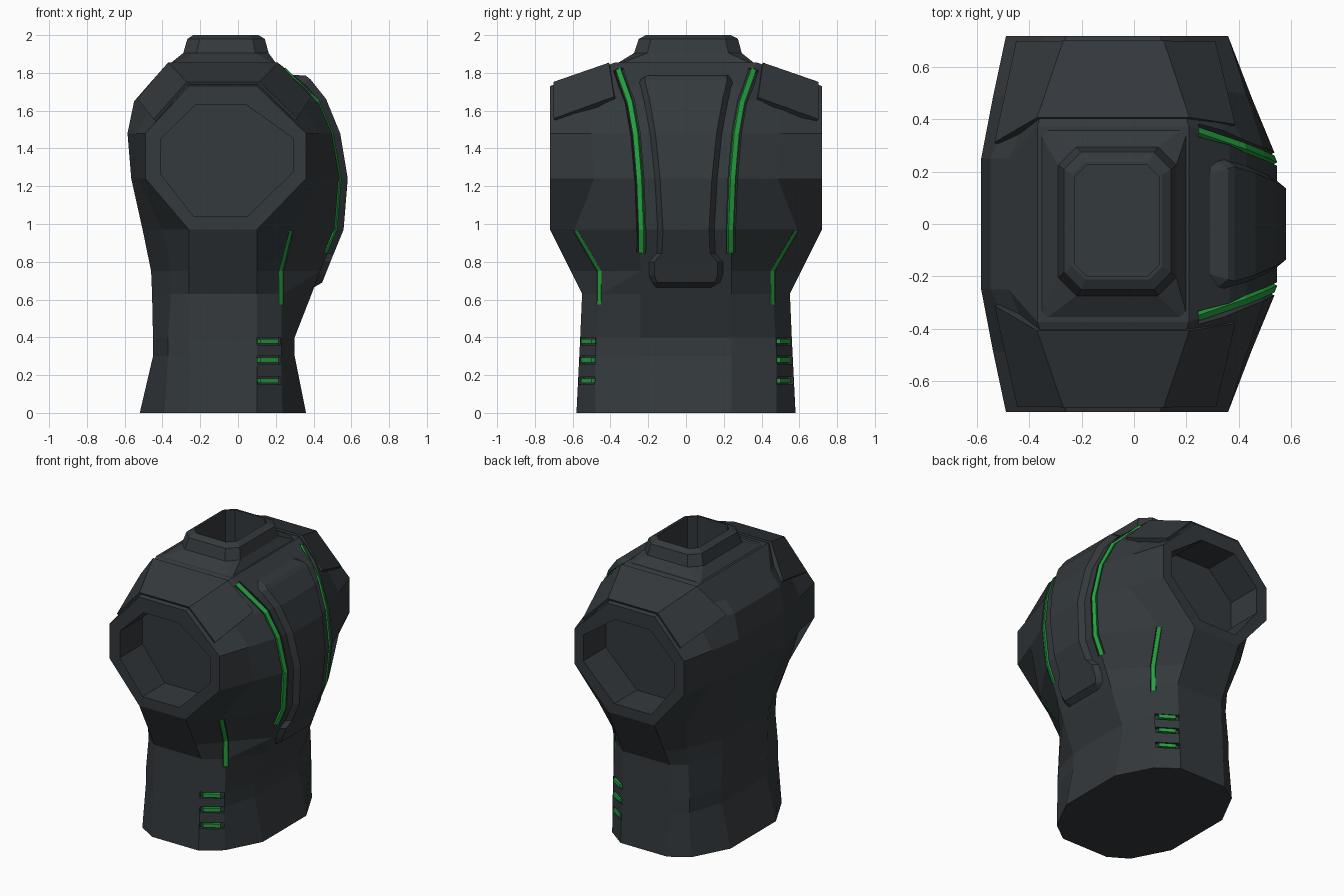
import bpy, bmesh, math
from mathutils import Vector
from mathutils.bvhtree import BVHTree

if "Cube" in bpy.data.objects:
    bpy.data.objects.remove(bpy.data.objects["Cube"])


def material(name, rgb):
    m = bpy.data.materials.new(name)
    m.diffuse_color = (*rgb, 1)
    m.use_nodes = True
    m.node_tree.nodes["Principled BSDF"].inputs["Base Color"].default_value = m.diffuse_color
    return m


DARK = material("dark_shell", (0.034, 0.041, 0.046))
GREEN = material("green_light", (0.018, 0.36, 0.05))


def add_mesh(name, bm, mat=DARK):
    bmesh.ops.remove_doubles(bm, verts=bm.verts, dist=1e-4)
    bmesh.ops.recalc_face_normals(bm, faces=bm.faces)
    me = bpy.data.meshes.new(name)
    bm.to_mesh(me)
    bm.free()
    me.materials.append(mat)
    ob = bpy.data.objects.new(name, me)
    bpy.context.collection.objects.link(ob)
    return ob


def loft(name, rings, mat=DARK):
    bm = bmesh.new()
    rows = [[bm.verts.new(p) for p in r] for r in rings]
    n = len(rows[0])
    for a, b in zip(rows, rows[1:]):
        for i in range(n):
            j = (i + 1) % n
            bm.faces.new((a[i], a[j], b[j], b[i]))
    bm.faces.new(rows[0])
    bm.faces.new(rows[-1])
    return add_mesh(name, bm, mat)


def boolean(target, tool, op):
    tool.hide_render = True
    m = target.modifiers.new(op, 'BOOLEAN')
    m.object, m.operation, m.solver = tool, op, 'EXACT'
    bpy.context.view_layer.objects.active = target
    bpy.ops.object.modifier_apply(modifier=m.name)
    bpy.data.objects.remove(tool)


def ribbon(name, path, out, width, lo, hi, mat=DARK):
    """Flat bar that follows a path on the shell, from depth lo to height hi."""
    path = [Vector(p) for p in path]
    rings = []
    for i, p in enumerate(path):
        t = (path[min(i + 1, len(path) - 1)] - path[max(i - 1, 0)]).normalized()
        side = t.cross(Vector(out)).normalized()
        nrm = side.cross(t).normalized()
        w = side * width / 2
        rings.append([p - w + nrm * lo, p + w + nrm * lo, p + w + nrm * hi, p - w + nrm * hi])
    return loft(name, rings, mat)


def box(name, centre, size, angle, mat=DARK):
    c, s = math.cos(angle), math.sin(angle)
    rings = []
    for z in (-1, 1):
        ring = []
        for u, v in ((-1, -1), (1, -1), (1, 1), (-1, 1)):
            a, b = u * size[0] / 2, v * size[1] / 2
            ring.append((centre[0] + a * c - b * s, centre[1] + a * s + b * c, centre[2] + z * size[2] / 2))
        rings.append(ring)
    return loft(name, rings, mat)


# Torso shell: z, chest xy, front flank xy, socket front x, socket back x, side y, back flank xy, back x
ROWS = [
    (0.00, .36, .24, .235, .48, .10, -.26, .58, -.39, .50, -.52),
    (0.30, .30, .24, .23, .48, .10, -.26, .565, -.37, .49, -.45),
    (0.40, .30, .24, .23, .475, .10, -.26, .56, -.37, .49, -.45),
    (0.63, .39, .24, .23, .46, .10, -.26, .55, -.355, .48, -.455),
    (0.75, .435, .24, .23, .46, .10, -.26, .61, -.35, .50, -.46),
    (0.97, .525, .24, .285, .59, .10, -.26, .72, -.40, .57, -.505),
    (1.24, .547, .25, .45, .485, .36, -.49, .72, -.53, .485, -.565),
    (1.48, .505, .27, .43, .50, .36, -.49, .72, -.54, .485, -.585),
    (1.65, .43, .30, .307, .51, .183, -.334, .72, -.442, .495, -.55),
    (1.73, .365, .325, .233, .52, .10, -.26, .72, -.37, .50, -.48),
    (1.855, .21, .375, .21, .375, .21, -.37, .375, -.37, .375, -.37),
]
rings = []
for z, x1, y1, x2, y2, x3, x4, y3, x5, y5, x6 in ROWS:
    y6 = .375 if z > 1.8 else .25
    half = [(x1, y1), (x2, y2), (x3, y3), (x4, y3), (x5, y5), (x6, y6)]
    rings.append([(x, y, z) for x, y in half] + [(x, -y, z) for x, y in reversed(half)])
torso = loft("torso_shell", rings)
bm = bmesh.new()
bm.from_mesh(torso.data)
surface = BVHTree.FromBMesh(bm)
bm.free()


# Neck collar and its hole
def oct_ring(x0, x1, y0, y1, c, z):
    return [(x0 + c, y0, z), (x1 - c, y0, z), (x1, y0 + c, z), (x1, y1 - c, z),
            (x1 - c, y1, z), (x0 + c, y1, z), (x0, y1 - c, z), (x0, y0 + c, z)]


boolean(torso, loft("collar", [
    oct_ring(-.355, .20, -.36, .36, .02, 1.78),
    oct_ring(-.355, .20, -.36, .36, .02, 1.853),
    oct_ring(-.29, .162, -.275, .295, .07, 1.905),
    oct_ring(-.268, .142, -.25, .275, .065, 1.98),
    oct_ring(-.237, .108, -.212, .238, .05, 2.0)]), 'UNION')
boolean(torso, loft("neck_cut", [oct_ring(-.225, .096, -.2, .226, .045, z) for z in (1.72, 2.1)]), 'DIFFERENCE')

SOCKET = [(.045, 1.63), (.29, 1.455), (.29, 1.275), (.05, 1.04),
          (-.235, 1.04), (-.41, 1.265), (-.41, 1.45), (-.225, 1.63)]
for s, tag in ((1, "rear"), (-1, "front")):
    # Arm socket recess
    boolean(torso, loft("socket_cut", [[(x, s * y, z) for x, z in SOCKET] for y in (.47, .8)]), 'DIFFERENCE')

    # Light strips along the chest and the flank, each in a groove
    chest = [(.47, s * .24, .845)] + [(r[1], s * r[2], r[0]) for r in ROWS[5:9]] + [(.25, s * .362, 1.823)]
    flank = [(.23, s * .463, .575), (.23, s * .46, .75), (.283, s * .585, .965)]
    for part, path, out in (("chest", chest, (1, s * .4, .3)), ("flank", flank, (.7, s * .7, 0))):
        boolean(torso, ribbon("groove", path, out, .05 if part == "chest" else .034, -.025, .05), 'DIFFERENCE')
        ribbon(f"{part}_light_{tag}", path, out, .028, -.03, -.004, GREEN)

    # Three slotted lights at the waist
    ang = s * math.atan2(-.08, .13)
    for i, z in enumerate((.17, .28, .38)):
        boolean(torso, box("slot_cut", (.167, s * .527, z), (.15, .06, .04), ang), 'DIFFERENCE')
        box(f"waist_light_{tag}_{i + 1}", (.157, s * .513, z), (.11, .036, .024), ang, GREEN)

    # Shoulder pad wrapped over the socket
    inner = [(-.53, .31, 1.66), (-.37, .405, 1.845), (.21, .405, 1.845), (.395, .385, 1.675)]
    outer = [(-.44, .695, 1.55), (-.265, .695, 1.738), (.108, .695, 1.738), (.305, .695, 1.55)]
    bm = bmesh.new()
    grid = []
    for row in (inner, outer):
        grid.append([bm.verts.new(surface.find_nearest(Vector((x, s * y, z)))[0]) for x, y, z in row])
    for i in range(3):
        bm.faces.new((grid[0][i], grid[0][i + 1], grid[1][i + 1], grid[1][i]))
    pad = add_mesh(f"shoulder_pad_{tag}", bm)
    m = pad.modifiers.new("thickness", 'SOLIDIFY')
    m.thickness, m.offset = .032, 0


# Raised chest plate with chamfered rim: z, half width, height
def chest_x(z):
    for a, b in zip(ROWS, ROWS[1:]):
        if a[0] <= z <= b[0]:
            return a[1] + (b[1] - a[1]) * (z - a[0]) / (b[0] - a[0])


PLATE = [(.665, .16, .0), (.69, .18, .033), (.73, .195, .034), (.80, .195, .034), (.845, .155, .034),
         (.97, .15, .034), (1.24, .165, .034), (1.48, .19, .036), (1.65, .222, .036),
         (1.745, .247, .038), (1.765, .24, .038), (1.79, .22, .0)]
rings = []
for z, w, h in PLATE:
    x, dz = chest_x(z), (.02 if z > 1.7 else .012 if z > 1.6 else 0)
    if h == 0:
        dz = 0
    rings.append([(x - .02, -w, z), (x, -w, z), (x + h, -w + .028, z + dz),
                  (x + h, w - .028, z + dz), (x, w, z), (x - .02, w, z)])
loft("chest_plate", rings)
